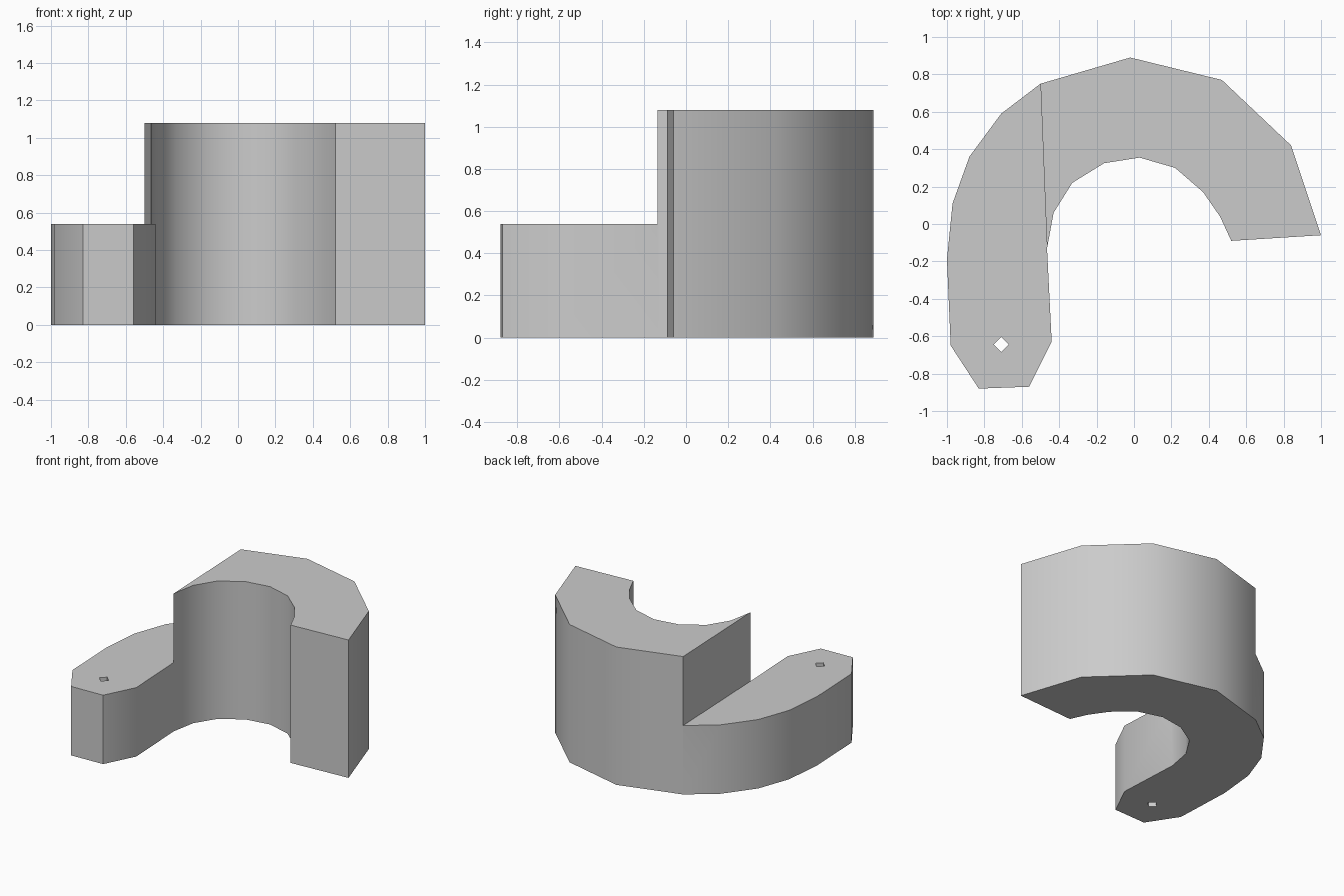
import bpy, bmesh, math

if "Cube" in bpy.data.objects:
    bpy.data.objects.remove(bpy.data.objects["Cube"], do_unlink=True)

HIGH, LOW = 1.08, 0.54


def prism(name, outline, z0, z1):
    """Extrude a flat outline between two heights."""
    bm = bmesh.new()
    face = bm.faces.new([bm.verts.new((x, y, z0)) for x, y in outline])
    top = bmesh.ops.extrude_face_region(bm, geom=[face])["geom"]
    bmesh.ops.translate(bm, vec=(0, 0, z1 - z0),
                        verts=[v for v in top if isinstance(v, bmesh.types.BMVert)])
    bmesh.ops.recalc_face_normals(bm, faces=bm.faces)
    mesh = bpy.data.meshes.new(name)
    bm.to_mesh(mesh)
    bm.free()
    obj = bpy.data.objects.new(name, mesh)
    bpy.context.collection.objects.link(obj)
    return obj


def cut(target, cutter):
    """Subtract a cutter for good and discard it."""
    mod = target.modifiers.new("cut", 'BOOLEAN')
    mod.operation, mod.solver, mod.object = 'DIFFERENCE', 'EXACT', cutter
    bpy.ops.object.modifier_apply(modifier=mod.name)
    bpy.data.objects.remove(cutter, do_unlink=True)


# Hook-shaped outline: outer curve, square end, inner curve, arm tip
outer = [(-1, -.19), (-.97, .11), (-.88, .36), (-.71, .59), (-.5, .75),
         (-.02, .89), (.47, .77), (.84, .42), (1, -.06)]
inner = [(.52, -.09), (.46, .04), (.37, .17), (.22, .3), (.03, .355), (-.16, .325),
         (-.33, .22), (-.43, .06), (-.465, -.13)]
tip = [(-.44, -.63), (-.56, -.87), (-.83, -.88), (-.98, -.65)]
body = prism("curved_block", outer + inner + tip, 0, HIGH)
bpy.context.view_layer.objects.active = body
body.select_set(True)

# Step down to the low arm
step = [(-.465, -.135), (-.2, -.135), (-.2, -1.1), (-1.2, -1.1), (-1.2, .95), (-.508, .95)]
cut(body, prism("step_cutter", step, LOW, HIGH + .2))

# Small diamond hole through the arm
hole = [(-.71 + .04 * math.cos(i * math.pi / 2), -.645 + .04 * math.sin(i * math.pi / 2))
        for i in range(4)]
cut(body, prism("hole_cutter", hole, -.2, HIGH))

# Plain grey finish, smooth curves with crisp edges
grey = bpy.data.materials.new("light_grey")
grey.use_nodes = True
grey.diffuse_color = (.6, .6, .6, 1)
grey.node_tree.nodes["Principled BSDF"].inputs["Base Color"].default_value = (.6, .6, .6, 1)
body.data.materials.clear()
body.data.materials.append(grey)
bpy.ops.object.shade_smooth_by_angle(angle=math.radians(35))
